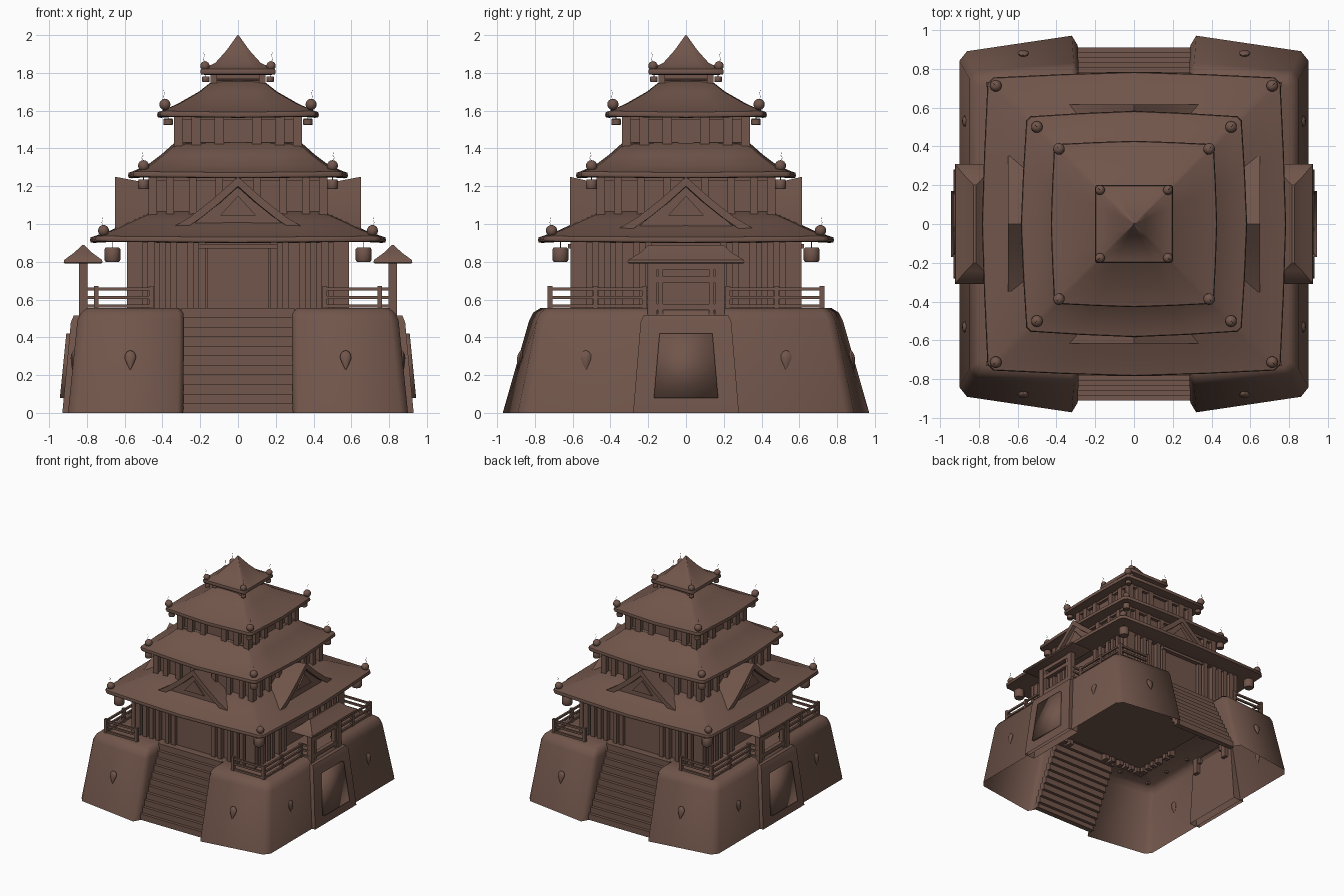
import bpy, bmesh, math
from mathutils import Vector, Matrix

if "Cube" in bpy.data.objects:
    bpy.data.objects.remove(bpy.data.objects["Cube"])

mat = bpy.data.materials.new("brown")
mat.diffuse_color = (0.165, 0.092, 0.07, 1)
mat.use_nodes = True
mat.node_tree.nodes["Principled BSDF"].inputs["Base Color"].default_value = mat.diffuse_color


def finish(bm, name, mx=False, my=False, angle=40):
    bmesh.ops.recalc_face_normals(bm, faces=bm.faces[:])
    me = bpy.data.meshes.new(name)
    bm.to_mesh(me)
    bm.free()
    me.materials.append(mat)
    ob = bpy.data.objects.new(name, me)
    bpy.context.collection.objects.link(ob)
    if mx or my:
        m = ob.modifiers.new("mirror", 'MIRROR')
        m.use_axis = (mx, my, False)
    bpy.ops.object.select_all(action='DESELECT')
    ob.select_set(True)
    bpy.context.view_layer.objects.active = ob
    bpy.ops.object.shade_smooth_by_angle(angle=math.radians(angle))
    return ob


def rot(k):
    return Matrix.Rotation(k * math.pi / 2, 4, 'Z')


def box(bm, x0, x1, y0, y1, z0, z1, k=0):
    m = Matrix.Translation(((x0 + x1) / 2, (y0 + y1) / 2, (z0 + z1) / 2))
    s = Matrix.Diagonal((x1 - x0, y1 - y0, z1 - z0, 1))
    bmesh.ops.create_cube(bm, size=1, matrix=rot(k) @ m @ s)


def loft(bm, rings, closed=True, cap0=True, cap1=True):
    vs = [[bm.verts.new(p) for p in r] for r in rings]
    n = len(vs[0])
    for a, b in zip(vs, vs[1:]):
        for i in range(n if closed else n - 1):
            j = (i + 1) % n
            bm.faces.new((a[i], a[j], b[j], b[i]))
    if cap0:
        bm.faces.new(vs[0])
    if cap1:
        bm.faces.new(vs[-1])
    return vs


def gable_prism(bm, pts, y0, y1, k, drop):
    # outline in x, z drawn backwards from y0 to y1, its peak sinking by drop
    loft(bm, [[rot(k) @ Vector((x, y, z - d * (z - .98) / .27)) for x, z in pts]
              for y, d in ((y0, 0), (y1, drop))])


def turned(bm, x, y, prof, n=12):
    loft(bm, [[(x + r * math.cos(2 * math.pi * i / n), y + r * math.sin(2 * math.pi * i / n), z)
               for i in range(n)] for r, z in prof])


def rod(bm, p, q, r, n=6):
    p, q = Vector(p), Vector(q)
    m = Matrix.Translation((p + q) / 2) @ (q - p).to_track_quat('Z', 'Y').to_matrix().to_4x4()
    bmesh.ops.create_cone(bm, cap_ends=True, segments=n, radius1=r, radius2=r,
                          depth=(q - p).length, matrix=m)


# battered stone base, one quarter mirrored, open underneath
bm = bmesh.new()
rings = [
    [(.29, -.87, 0), (.29, -.92, 0), (.32, -.97, 0), (.86, -.89, 0), (.90, -.84, 0), (.90, 0, 0)],
    [(.285, -.65, .49), (.285, -.79, .49), (.31, -.83, .49), (.81, -.79, .49), (.85, -.75, .49), (.85, 0, .49)],
    [(.29, -.64, .53), (.29, -.78, .53), (.315, -.81, .53), (.80, -.77, .53), (.83, -.73, .53), (.83, 0, .53)],
    [(.31, -.64, .555), (.31, -.75, .555), (.33, -.77, .555), (.77, -.74, .555), (.80, -.71, .555), (.80, 0, .555)]]
top = loft(bm, rings, False, False, False)[-1]
bm.faces.new(top + [bm.verts.new((0, 0, .555)), bm.verts.new((0, -.64, .555))])
finish(bm, "stone_base", True, True, 65)

# front and back stairs
bm = bmesh.new()
for i in range(11):
    y = -.91 + i * .0255
    box(bm, -.3, .3, y, y + .045, max(0, i * .0505 - .012), (i + 1) * .0505)
finish(bm, "stairs", False, True)

# side bastion under each gate
bm = bmesh.new()
loft(bm, [[(.83, -w, z), (x, -w, z), (x, w, z), (.83, w, z)] for x, w, z in
          ((.93, .28, 0), (.885, .24, .48), (.87, .225, .515))], cap0=False)
finish(bm, "side_bastion", True)

# raised panel on the bastion
bm = bmesh.new()
loft(bm, [[(.91 + d - .1 * (z - .25), y, z) for y, z in ((-.17, .08), (.17, .08), (.14, .42), (-.14, .42))]
          for d in (-.02, .016)])
finish(bm, "side_panel", True, False, 100)

# teardrop bosses on the base
bm = bmesh.new()
for x, y in ((.57, -.883), (.872, -.53)):
    prof = [(.003, .23), (.018, .26), (.03, .29), (.028, .31), (.016, .325), (.004, .33)]
    a, b = (1, .5) if x < .8 else (.5, 1)
    loft(bm, [[(x + a * r * math.cos(t * math.pi / 5) - (.1 * (z - .28) if x > .8 else 0),
                y + b * r * math.sin(t * math.pi / 5) + (.22 * (z - .28) if x < .8 else 0), z)
               for t in range(10)] for r, z in prof])
finish(bm, "teardrop_bosses", True, True)

# railings around each corner of the terrace
bm = bmesh.new()
for z in (.565, .612, .655):
    box(bm, .45, .76, -.728, -.712, z - .008, z + .008)
    box(bm, .742, .758, -.72, -.2, z - .008, z + .008)
    box(bm, .75, .82, -.208, -.192, z - .008, z + .008)
for x, y in ((.46, -.72), (.75, -.72), (.75, -.48), (.75, -.22)):
    box(bm, x - .012, x + .012, y - .012, y + .012, .54, .672)
finish(bm, "railings", True, True)

# side gates with little hipped roofs
bm = bmesh.new()
for s in (-1, 1):
    box(bm, .798, .842, s * .178 - .025, s * .178 + .025, .42, .8)
    box(bm, .805, .835, s * .135 - .012, s * .135 + .012, .5, .78)
for z in (.775, .705, .56):
    box(bm, .803, .837, -.2, .2, z - .016, z + .016)
finish(bm, "gate_frame", True)
bm = bmesh.new()
loft(bm, [[(.82 - a, -w, z), (.82 + a, -w, z), (.82 + a, w, z), (.82 - a, w, z)] for a, w, z in
          ((.095, .30, .79), (.103, .31, .797), (.1, .305, .81), (.045, .24, .85), (.006, .2, .888))])
finish(bm, "gate_roof", True)


# storeys: core box, posts and beams on all four sides
def storey(name, hx, hy, z0, z1, posts, w, deep):
    bm = bmesh.new()
    box(bm, -hx + deep, hx - deep, -hy + deep, hy - deep, z0 + .04 * (z0 < .6), z1)
    for k in range(4):
        h, side = (hx, hy) if k % 2 else (hy, hx)
        for p in posts:
            for s in (-1, 1):
                c = s * p * side / hx
                box(bm, c - w, c + w, -h, -h + deep + .01, z0, z1, k)
        box(bm, -side, side, -h + .008, -h + deep + .01, z1 - .03, z1, k)
        if z0 > .6:
            box(bm, -side, side, -h + .008, -h + deep + .01, z0, z0 + .03, k)
    finish(bm, name)


storey("storey_1", .587, .612, .5, .93, (.568, .52, .46, .40, .34, .25, .19), .018, .04)
storey("storey_2", .475, .475, 1.0, 1.26, (.455, .36, .24, .1), .02, .035)
storey("storey_3", .34, .34, 1.40, 1.58, (.315, .22, .1), .025, .035)
storey("storey_4", .145, .145, 1.73, 1.80, (.13,), .014, .025)

# doors front and back
bm = bmesh.new()
box(bm, -.165, .165, -.59, -.55, .555, .87)
box(bm, -.21, .21, -.625, -.56, .87, .893)
finish(bm, "doors", False, True)


# curved roofs with bowed eaves
def roof(name, h, bow, prof):
    rings = []
    for r, z in prof:
        c, b, ring = .04 * r, bow * r, []
        for k in range(4):
            for t in (-1, -.5, 0, .5, 1):
                lift = .006 * abs(t) * (r / h) ** 3 * (bow > 0)
                ring.append(rot(k) @ Vector((t * (r - c), -r - b * (1 - abs(t) ** 1.3), z + lift)))
        rings.append(ring)
    bm = bmesh.new()
    loft(bm, rings)
    finish(bm, name, angle=50)


def eave(h, z):
    return [(h - .02, z), (h - .004, z + .003), (h, z + .014), (h - .004, z + .03), (h - .02, z + .035)]


roof("roof_1", .755, .038, [(.55, .91)] + eave(.755, .90) + [(.65, .966), (.55, 1.015), (.44, 1.065)])
roof("roof_2", .555, .05, [(.43, 1.25)] + eave(.555, 1.242) + [(.46, 1.31), (.39, 1.365), (.32, 1.43)])
roof("roof_3", .412, .04, [(.30, 1.57)] + eave(.412, 1.562) + [(.31, 1.635), (.2, 1.70), (.12, 1.765)])
roof("roof_4", .2, 0, [(.12, 1.795)] + eave(.2, 1.79) + [(.12, 1.853), (.06, 1.92), (.003, 2.0)])

# gables on the four sides of the lowest roof
bm = bmesh.new()
right = [(0, 1.25), (.13, 1.135), (.25, 1.04), (.35, .98)]
under = [(.28, .975), (.2, 1.03), (.1, 1.11), (0, 1.2)]
chevron = right + under + [(-x, z) for x, z in under[-2::-1]] + [(-x, z) for x, z in right[:0:-1]]
for k in range(4):
    d = -.035 if k % 2 else 0
    gable_prism(bm, chevron, -.615 + d, -.44, k, .04)
    gable_prism(bm, [(-.28, .96), (.28, .96), (0, 1.21)], -.587 + d, -.46, k, .03)
    gable_prism(bm, [(-.095, 1.045), (.095, 1.045), (0, 1.15)], -.597 + d, -.56, k, 0)
finish(bm, "gables")

# corner balls with wire hooks, and hanging lanterns
balls, lamps = bmesh.new(), bmesh.new()
for b, bz, br, l, l0, l1, lr in ((.712, .965, .03, .665, .80, .875, .042),
                                 (.5, 1.308, .03, .5, 1.185, 1.235, .03),
                                 (.387, 1.633, .03, .37, 1.523, 1.558, .025),
                                 (.175, 1.837, .025, .17, 1.752, 1.782, .02)):
    bmesh.ops.create_uvsphere(balls, u_segments=14, v_segments=8, radius=br,
                              matrix=Matrix.Translation((b, -b, bz)))
    pts = [(b, -b, bz + br * .9), (b + .01, -b - .01, bz + br + .012),
           (b + .002, -b - .002, bz + br + .026), (b + .006, -b - .006, bz + br + .045)]
    for p, q in zip(pts, pts[1:]):
        rod(balls, p, q, .001, 5)
    e = (l1 - l0) * .12
    turned(lamps, l, -l, [(lr * .85, l0), (lr, l0 + e), (lr, l1 - e), (lr * .85, l1)])
    rod(lamps, (l, -l, l1 - .01), (l, -l, l1 + .03), .002)
finish(balls, "corner_balls", True, True)
finish(lamps, "lanterns", True, True)
